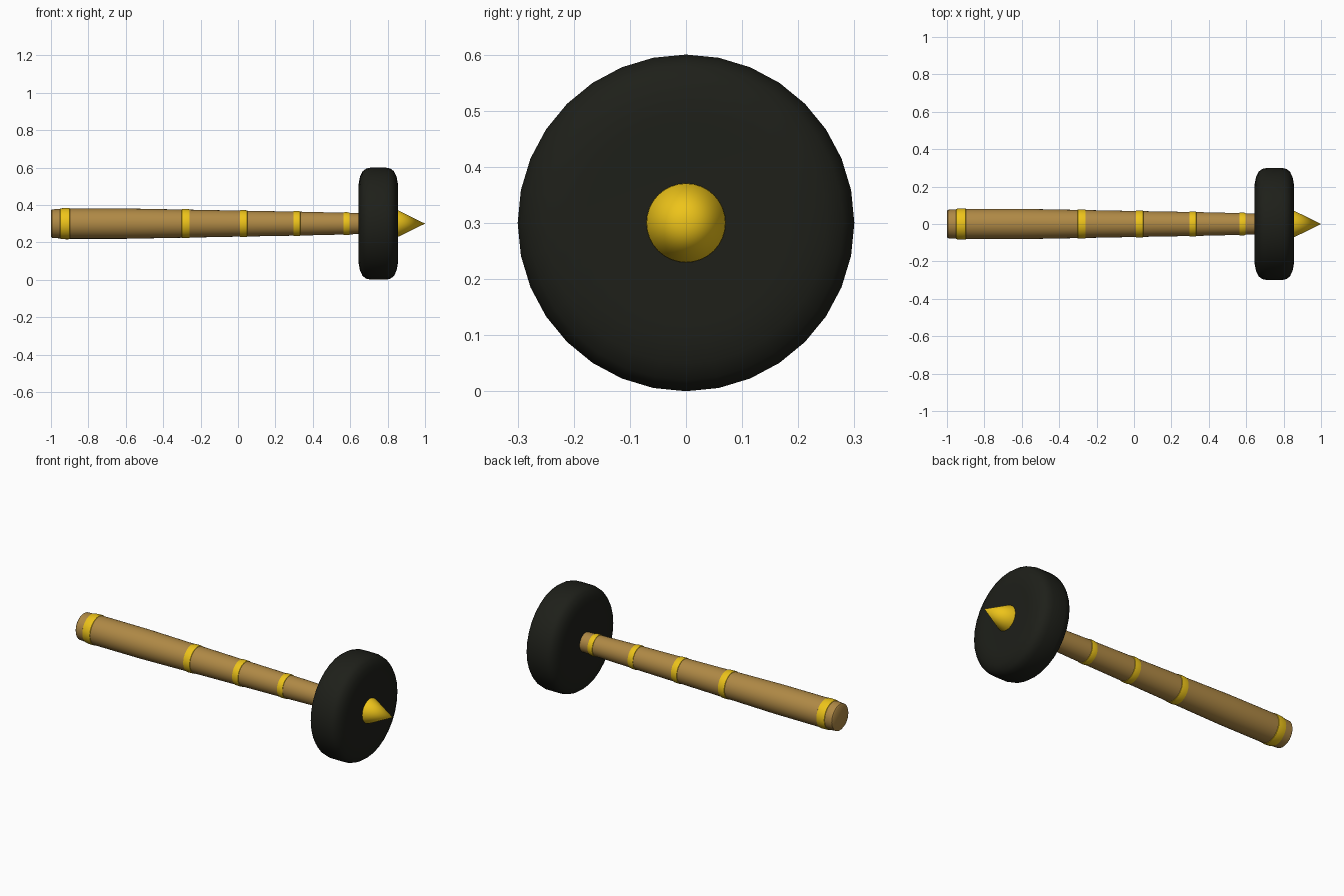
import bpy, math

if "Cube" in bpy.data.objects:
    bpy.data.objects.remove(bpy.data.objects["Cube"])

AXIS_Z = 0.3


def material(name, color):
    m = bpy.data.materials.new(name)
    m.diffuse_color = (*color, 1)
    m.use_nodes = True
    m.node_tree.nodes["Principled BSDF"].inputs["Base Color"].default_value = m.diffuse_color
    return m


WOOD = material("wood", (0.43, 0.25, 0.06))
GOLD = material("gold", (0.85, 0.55, 0.01))
BLACK = material("black", (0.013, 0.014, 0.01))


def lathe(name, profile, mat, n=32, angle=40):
    """Revolve (x, radius) points around the long axis; ends on the axis share one vertex."""
    verts, faces, rings = [], [], []
    for x, r in profile:
        count = n if r > 0 else 1
        start = len(verts)
        for i in range(count):
            a = 2 * math.pi * i / n
            verts.append((x, r * math.cos(a), AXIS_Z + r * math.sin(a)))
        rings.append([start + i % count for i in range(n)])
    for a, b in zip(rings, rings[1:]):
        for i in range(n):
            j = (i + 1) % n
            quad = [a[j], a[i], b[i], b[j]]
            faces.append(list(dict.fromkeys(quad)))
    me = bpy.data.meshes.new(name)
    me.from_pydata(verts, [], faces)
    me.update()
    me.materials.append(mat)
    ob = bpy.data.objects.new(name, me)
    bpy.context.collection.objects.link(ob)
    bpy.ops.object.select_all(action='DESELECT')
    ob.select_set(True)
    bpy.context.view_layer.objects.active = ob
    bpy.ops.object.shade_smooth_by_angle(angle=math.radians(angle))
    return ob


# Tapered wooden handle
SHAFT = [(-0.995, 0.076), (-0.92, 0.081), (-0.6, 0.081), (-0.28, 0.075),
         (0.03, 0.069), (0.32, 0.064), (0.58, 0.058), (0.67, 0.055)]
lathe("handle", [(-1, 0), (-1, 0.07)] + SHAFT + [(0.67, 0)], WOOD)


def shaft_radius(x):
    for (x0, r0), (x1, r1) in zip(SHAFT, SHAFT[1:]):
        if x0 <= x <= x1:
            return r0 + (r1 - r0) * (x - x0) / (x1 - x0)


# Gold bands with softly rounded edges
for k, (x, h) in enumerate([(-0.925, 0.029), (-0.28, 0.024), (0.03, 0.022),
                            (0.315, 0.02), (0.58, 0.018)]):
    prof = [(x + h * f, shaft_radius(x + h * f) + d)
            for f, d in [(-1, -0.004), (-0.85, 0.002), (-0.4, 0.003),
                         (0.4, 0.003), (0.85, 0.002), (1, -0.004)]]
    lathe(f"gold_band_{k + 1}", prof, GOLD)

# Rounded black disc head
half = [(0.105, 0.18), (0.105, 0.212), (0.098, 0.25), (0.084, 0.28),
        (0.065, 0.294), (0.04, 0.3)]
lathe("disc_head",
      [(0.65, 0)] + [(0.75 - d, r) for d, r in half]
      + [(0.75 + d, r) for d, r in reversed(half)] + [(0.85, 0)], BLACK)

# Gold pointed tip
lathe("pointed_tip", [(0.845, 0), (0.845, 0.071), (0.858, 0.07), (1, 0)], GOLD, angle=60)
